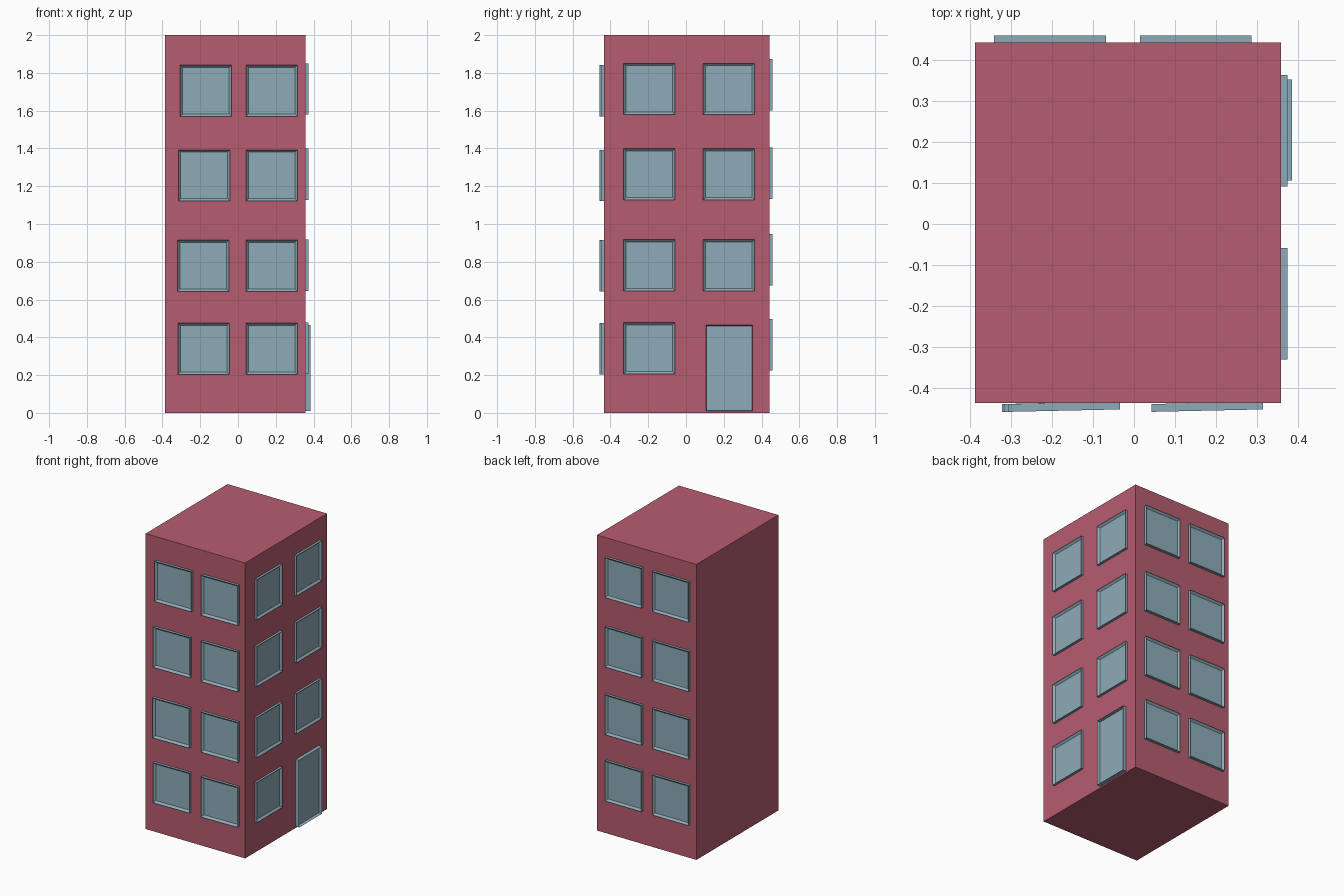
import bpy, bmesh
from math import pi
from mathutils import Matrix

if "Cube" in bpy.data.objects:
    bpy.data.objects.remove(bpy.data.objects["Cube"])


def material(name, rgb):
    m = bpy.data.materials.new(name)
    m.diffuse_color = (*rgb, 1)
    m.use_nodes = True
    m.node_tree.nodes["Principled BSDF"].inputs["Base Color"].default_value = m.diffuse_color
    return m


RED = material("red_wall", (0.47, 0.107, 0.162))
GLASS = material("blue_grey", (0.27, 0.41, 0.48))
X0, X1, Y0, Y1 = -0.387, 0.358, -0.435, 0.441


def finish(bm, name, mat):
    me = bpy.data.meshes.new(name)
    bm.to_mesh(me)
    bm.free()
    me.materials.append(mat)
    ob = bpy.data.objects.new(name, me)
    bpy.context.collection.objects.link(ob)
    return ob


def box(size, centre):
    bm = bmesh.new()
    bmesh.ops.create_cube(bm, size=1)
    bmesh.ops.scale(bm, vec=size, verts=bm.verts)
    bmesh.ops.translate(bm, vec=centre, verts=bm.verts)
    return bm


def panel(name, pos, turn, w, h, depth, border, recess):
    """Framed panel: a thin box facing -y with its front inset and pushed in."""
    bm = box((w, depth, h), (0, -depth / 2, 0))
    bm.faces.ensure_lookup_table()
    bm.normal_update()
    front = min(bm.faces, key=lambda f: f.calc_center_median().y)
    bmesh.ops.inset_region(bm, faces=[front], thickness=border)
    bmesh.ops.translate(bm, vec=(0, recess, 0), verts=front.verts)
    ob = finish(bm, name, GLASS)
    ob.matrix_world = Matrix.Translation(pos) @ Matrix.Rotation(turn, 4, 'Z')


# Main block
finish(box((X1 - X0, Y1 - Y0, 2), ((X0 + X1) / 2, (Y0 + Y1) / 2, 1)), "building_body", RED)

# Front windows, tilted slightly out of the wall
W = 0.272
for i, (z, xl) in enumerate([(0.34, -0.182), (0.779, -0.185), (1.257, -0.18), (1.706, -0.17)]):
    for side, x in (("left", xl), ("right", 0.178)):
        panel(f"front_window_{side}_{i}", (x, Y0, z), 0.022, W, W, 0.019, 0.018, 0.014)

# Right side windows, with the door in place of one on the ground floor
for i, z in enumerate([0.342, 0.782, 1.263, 1.715]):
    panel(f"side_window_front_{i}", (X1, -0.194, z), pi / 2, W, W, 0.016, 0.018, 0.013)
    if i:
        panel(f"side_window_back_{i}", (X1, 0.227, z), pi / 2, W, W, 0.016, 0.018, 0.013)
panel("door", (X1, 0.229, 0.237), pi / 2, 0.246, 0.455, 0.026, 0.005, 0.02)

# Back windows
for i, z in enumerate([0.361, 0.81, 1.268, 1.738]):
    for side, x in (("right", 0.15), ("left", -0.204)):
        panel(f"back_window_{side}_{i}", (x, Y1, z), pi, W, W, 0.017, 0.018, 0.013)
